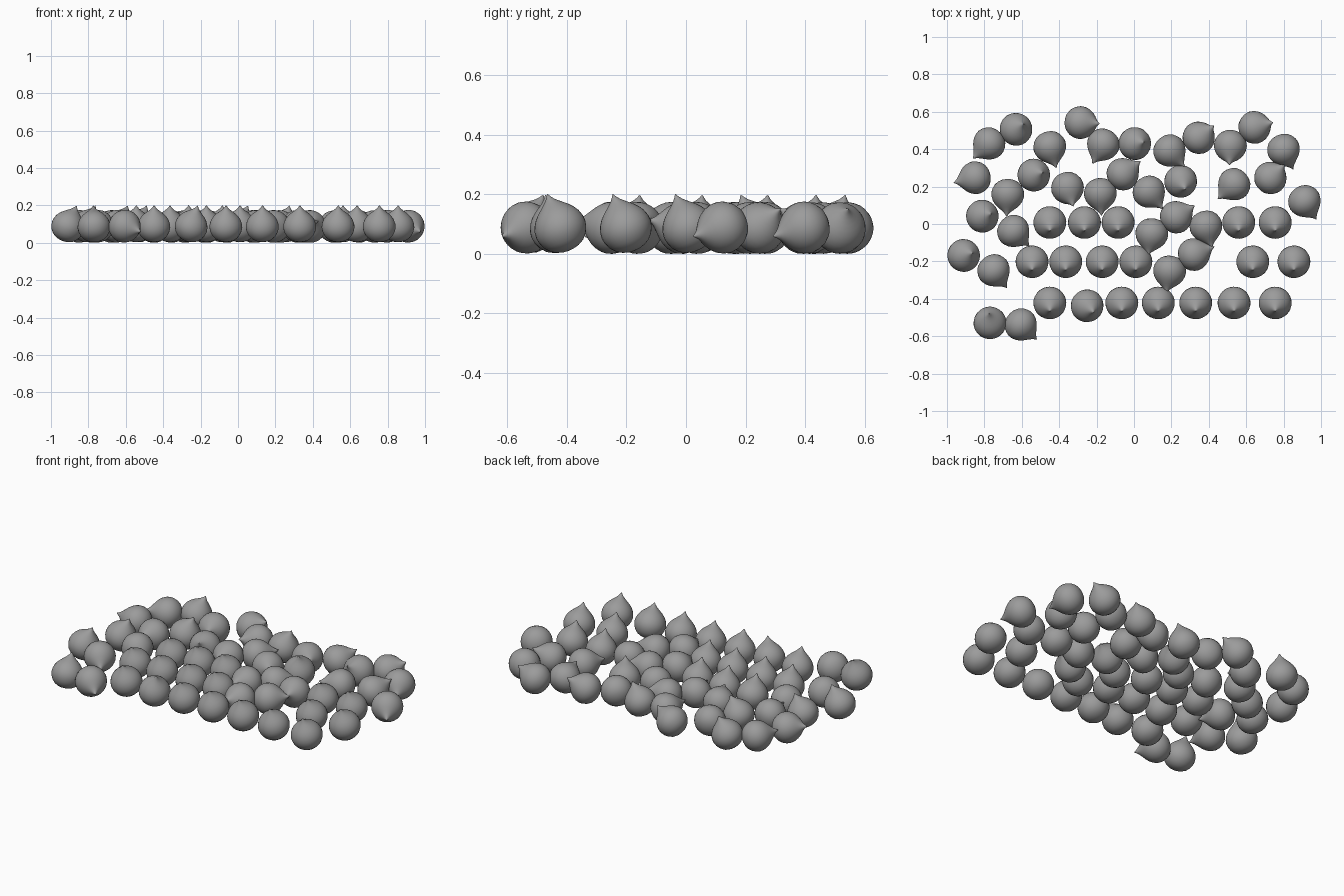
import bpy, bmesh
from math import radians
from mathutils import Matrix

if "Cube" in bpy.data.objects:
    bpy.data.objects.remove(bpy.data.objects["Cube"])

# onion-shaped drop: (radius, height above body centre)
PROFILE = [(0, -.083), (.018, -.0815), (.038, -.076), (.058, -.065), (.074, -.047),
           (.084, -.026), (.088, -.006), (.086, .014), (.079, .034), (.068, .051),
           (.055, .065), (.041, .077), (.028, .088), (.017, .098), (.009, .108),
           (.004, .116), (0, .121)]

GREY = bpy.data.materials.new("dark_grey")
GREY.diffuse_color = (.33, .33, .33, 1)
GREY.use_nodes = True
GREY.node_tree.nodes["Principled BSDF"].inputs["Base Color"].default_value = GREY.diffuse_color


def make_drop_mesh():
    bm = bmesh.new()
    verts = [bm.verts.new((r, 0, z)) for r, z in PROFILE]
    edges = [bm.edges.new(p) for p in zip(verts, verts[1:])]
    bmesh.ops.spin(bm, geom=verts + edges, cent=(0, 0, 0), axis=(0, 0, 1),
                   angle=radians(360), steps=32, use_duplicate=False)
    bmesh.ops.remove_doubles(bm, verts=bm.verts, dist=.0003)
    bmesh.ops.recalc_face_normals(bm, faces=bm.faces)
    for f in bm.faces:
        f.smooth = True
    me = bpy.data.meshes.new("drop")
    bm.to_mesh(me)
    bm.free()
    me.materials.append(GREY)
    return me


DROP = make_drop_mesh()


def add_drop(x, y, heading, tilt, name):
    # tip leans by tilt from vertical toward the heading
    ob = bpy.data.objects.new(name, DROP)
    ob.matrix_world = (Matrix.Translation((x, y - .003, .088))
                       @ Matrix.Rotation(radians(heading), 4, 'Z')
                       @ Matrix.Rotation(radians(tilt), 4, 'Y'))
    bpy.context.collection.objects.link(ob)


# neat rows standing upright, tips leaning to the front
ROWS = {
    -.42: [-.45, -.065, .13, .33, .535, .755],
    -.20: [-.545, -.365, -.17, .01, .635, .855],
    .01: [-.45, -.265, -.085, .56, .755],
}
for y, xs in ROWS.items():
    for x in xs:
        add_drop(x, y, -88, 21, "upright_drop")

# upright drops leaning to the side
for x, y, h in [(-.63, .51, 35), (.005, .433, 8), (-.535, .265, 15),
                (-.81, .045, 15), (-.91, -.165, 15), (-.25, -.435, -45),
                (-.77, -.525, 95), (.25, .23, -60)]:
    add_drop(x, y, h, 24, "leaning_drop")

# half tipped drops
for x, y, h in [(-.285, .545, -3), (.645, .52, 15), (.73, .25, 43),
                (.347, .465, 38), (-.355, .195, -73), (.515, .42, -93)]:
    add_drop(x, y, h, 58, "tipped_drop")

# drops lying on their side
for x, y, h in [(-.775, .433, -137), (-.45, .415, -73), (-.165, .428, -119),
                (.19, .395, -47), (-.85, .25, -167), (-.675, .16, -93),
                (-.18, .165, -87), (-.06, .27, 36), (.08, .175, -51),
                (.095, -.05, -100), (.225, .04, 32), (.385, -.01, -74),
                (.19, -.25, -99), (.32, -.16, 21), (.535, .215, -138)]:
    add_drop(x, y, h, 77, "lying_drop")

# drops with the tip pointing slightly down
for x, y, h in [(.80, .40, -64), (.912, .125, -57), (-.645, -.035, -43),
                (-.75, -.245, -53), (-.605, -.535, -43)]:
    add_drop(x, y, h, 104, "fallen_drop")
